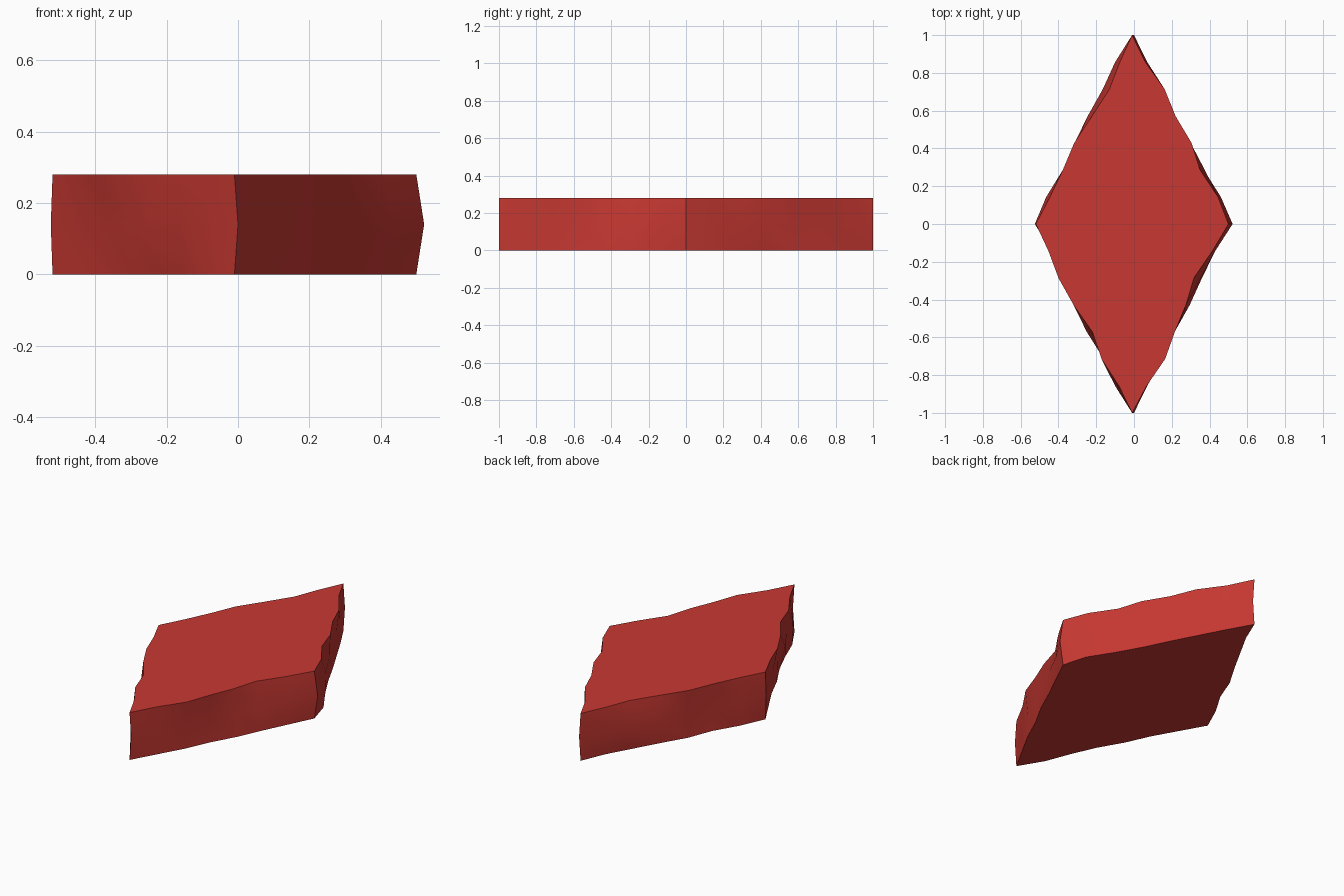
import bpy, bmesh, math

if "Cube" in bpy.data.objects:
    bpy.data.objects.remove(bpy.data.objects["Cube"])

# Rough-edged diamond slab: three stacked outlines.
# Each outline gives the right and left x at evenly spaced y from 1 to -1.
STEPS = 7
RINGS = [
    (0.0,
     [-.01, .07, .145, .22, .29, .37, .46, .50, .43, .36, .295, .215, .15, .07, -.01],
     [-.01, -.07, -.15, -.23, -.315, -.37, -.455, -.52, -.44, -.36, -.295, -.213, -.15, -.095, -.01]),
    (0.14,
     [0, .07, .145, .215, .30, .375, .44, .522, .43, .355, .28, .21, .15, .07, 0],
     [0, -.10, -.165, -.245, -.305, -.365, -.465, -.525, -.44, -.37, -.30, -.25, -.16, -.10, 0]),
    (0.28,
     [-.01, .06, .162, .22, .305, .35, .445, .50, .415, .317, .275, .216, .165, .067, -.01],
     [-.01, -.075, -.13, -.222, -.317, -.377, -.445, -.52, -.453, -.40, -.32, -.22, -.172, -.08, -.01]),
]

bm = bmesh.new()
loops = []
for z, right, left in RINGS:
    pts = [(x, 1 - i / STEPS) for i, x in enumerate(right)]
    pts += [(left[i], 1 - i / STEPS) for i in range(len(left) - 2, 0, -1)]
    loops.append([bm.verts.new((x, y, z)) for x, y in pts])

# Side walls
n = len(loops[0])
for low, high in zip(loops, loops[1:]):
    for i in range(n):
        j = (i + 1) % n
        bm.faces.new((low[i], low[j], high[j], high[i]))

# Flat top and bottom
bm.faces.new(loops[0])
bm.faces.new(loops[-1])
bmesh.ops.recalc_face_normals(bm, faces=bm.faces)

mesh = bpy.data.meshes.new("diamond_slab")
bm.to_mesh(mesh)
bm.free()
slab = bpy.data.objects.new("diamond_slab", mesh)
bpy.context.collection.objects.link(slab)

red = bpy.data.materials.new("red")
red.diffuse_color = (0.58, 0.04, 0.032, 1)
red.use_nodes = True
red.node_tree.nodes["Principled BSDF"].inputs["Base Color"].default_value = red.diffuse_color
mesh.materials.append(red)

# Soft side walls, crisp rims and corners
bpy.context.view_layer.objects.active = slab
slab.select_set(True)
bpy.ops.object.shade_smooth_by_angle(angle=math.radians(40))
